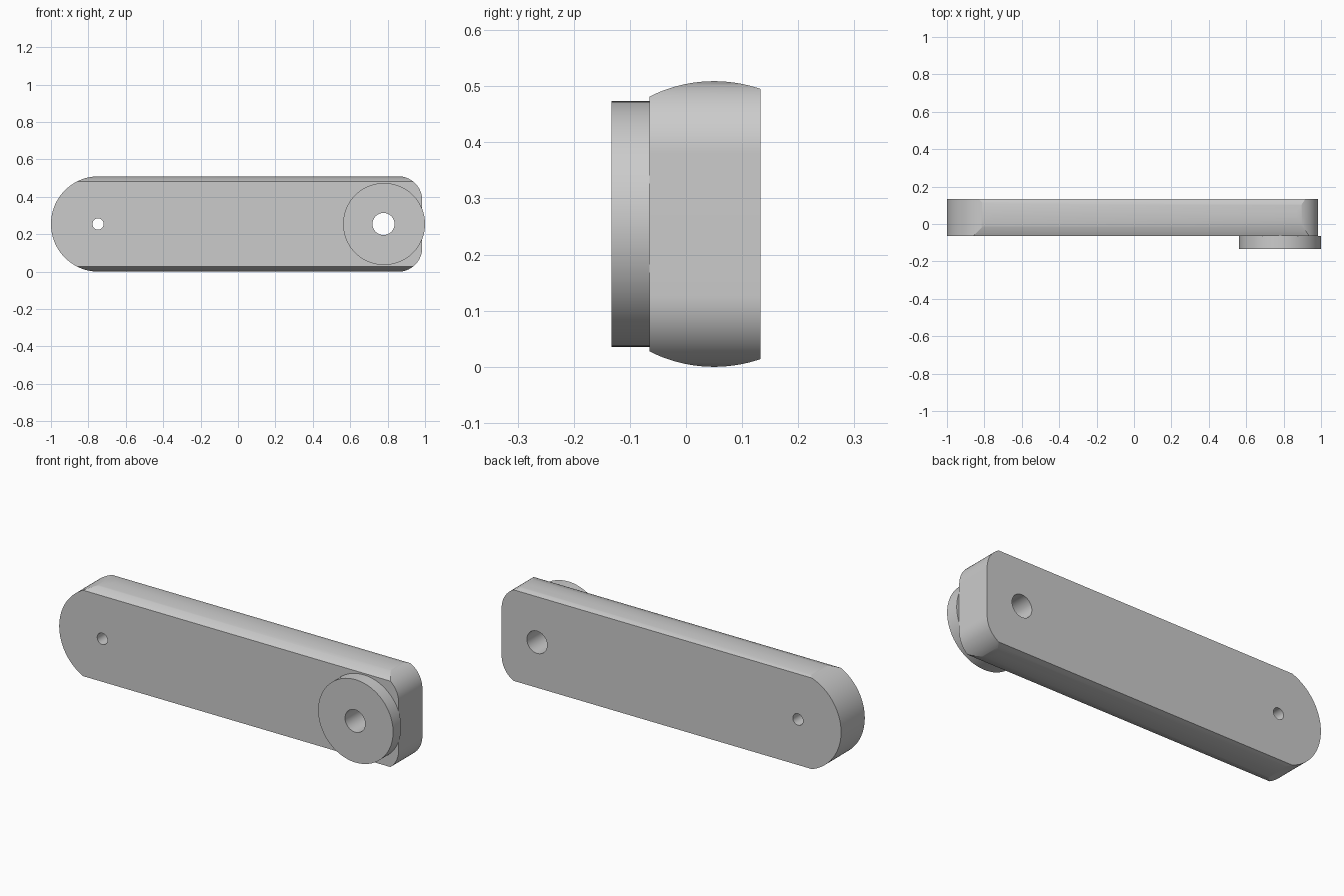
import bpy, bmesh
from math import pi, sin, cos, asin

if "Cube" in bpy.data.objects:
    bpy.data.objects.remove(bpy.data.objects["Cube"])

R = 0.2545            # half height of the arm
ZC = R                # centre line height
Y0, Y1 = -0.065, 0.133  # front and back faces of the arm
YC = 0.05             # crest of the crowned edges


def arc(cu, cv, r, a0, a1, n):
    return [(cu + r * cos(a0 + (a1 - a0) * i / n),
             cv + r * sin(a0 + (a1 - a0) * i / n)) for i in range(n + 1)]


def prism(name, pts, to3d, offset):
    """Extrude a closed 2D profile; to3d maps (u, v) to a start point."""
    bm = bmesh.new()
    face = bm.faces.new([bm.verts.new(to3d(u, v)) for u, v in pts])
    ext = bmesh.ops.extrude_face_region(bm, geom=[face])
    verts = [g for g in ext["geom"] if isinstance(g, bmesh.types.BMVert)]
    bmesh.ops.translate(bm, vec=offset, verts=verts)
    bmesh.ops.recalc_face_normals(bm, faces=bm.faces[:])
    me = bpy.data.meshes.new(name)
    bm.to_mesh(me)
    bm.free()
    ob = bpy.data.objects.new(name, me)
    bpy.context.collection.objects.link(ob)
    return ob


def cylinder(name, x, r, y0, y1, n):
    return prism(name, arc(x, ZC, r, 0, 2 * pi, n)[:-1],
                 lambda u, v: (u, y0, v), (0, y1 - y0, 0))


def boolean(ob, tool, op):
    m = ob.modifiers.new("cut", "BOOLEAN")
    m.object, m.operation, m.solver = tool, op, "EXACT"
    tool.hide_render = True
    bpy.context.view_layer.objects.active = ob
    bpy.ops.object.modifier_apply(modifier=m.name)


# arm: bar with crowned top and bottom edges
a0, a1 = asin((Y0 - YC) / R), asin((Y1 - YC) / R)
section = (arc(YC, ZC, R, pi / 2 - a0, pi / 2 - a1, 24)
           + arc(YC, ZC, R, a1 - pi / 2, a0 - pi / 2, 24))
arm = prism("arm", section, lambda u, v: (-1.1, u, v), (2.2, 0, 0))

# front outline: round left end, rounded corners on the right end
RO, RC, XR = R + 0.0004, 0.128, 0.985
outline = (arc(-1 + RO, ZC, RO, pi / 2, 3 * pi / 2, 96)
           + arc(XR - RC, ZC - RO + RC, RC, -pi / 2, 0, 24)
           + arc(XR - RC, ZC + RO - RC, RC, 0, pi / 2, 24))
outline_cutter = prism("outline_cutter", outline, lambda u, v: (u, -0.4, v), (0, 0.8, 0))
boolean(arm, outline_cutter, "INTERSECT")

# round boss on the front face
boss = cylinder("boss", 0.781, 0.219, -0.133, Y0, 96)

# through holes
large_hole = cylinder("large_hole_cutter", 0.778, 0.059, -0.4, 0.4, 48)
small_hole = cylinder("small_hole_cutter", -0.748, 0.03, -0.4, 0.4, 32)
boolean(arm, large_hole, "DIFFERENCE")
boolean(boss, large_hole, "DIFFERENCE")
boolean(arm, small_hole, "DIFFERENCE")

for tool in (outline_cutter, large_hole, small_hole):
    bpy.data.objects.remove(tool, do_unlink=True)

# smooth curved walls, crisp edges
for ob in (arm, boss):
    bpy.ops.object.select_all(action="DESELECT")
    ob.select_set(True)
    bpy.context.view_layer.objects.active = ob
    bpy.ops.object.shade_smooth_by_angle(angle=0.35)
